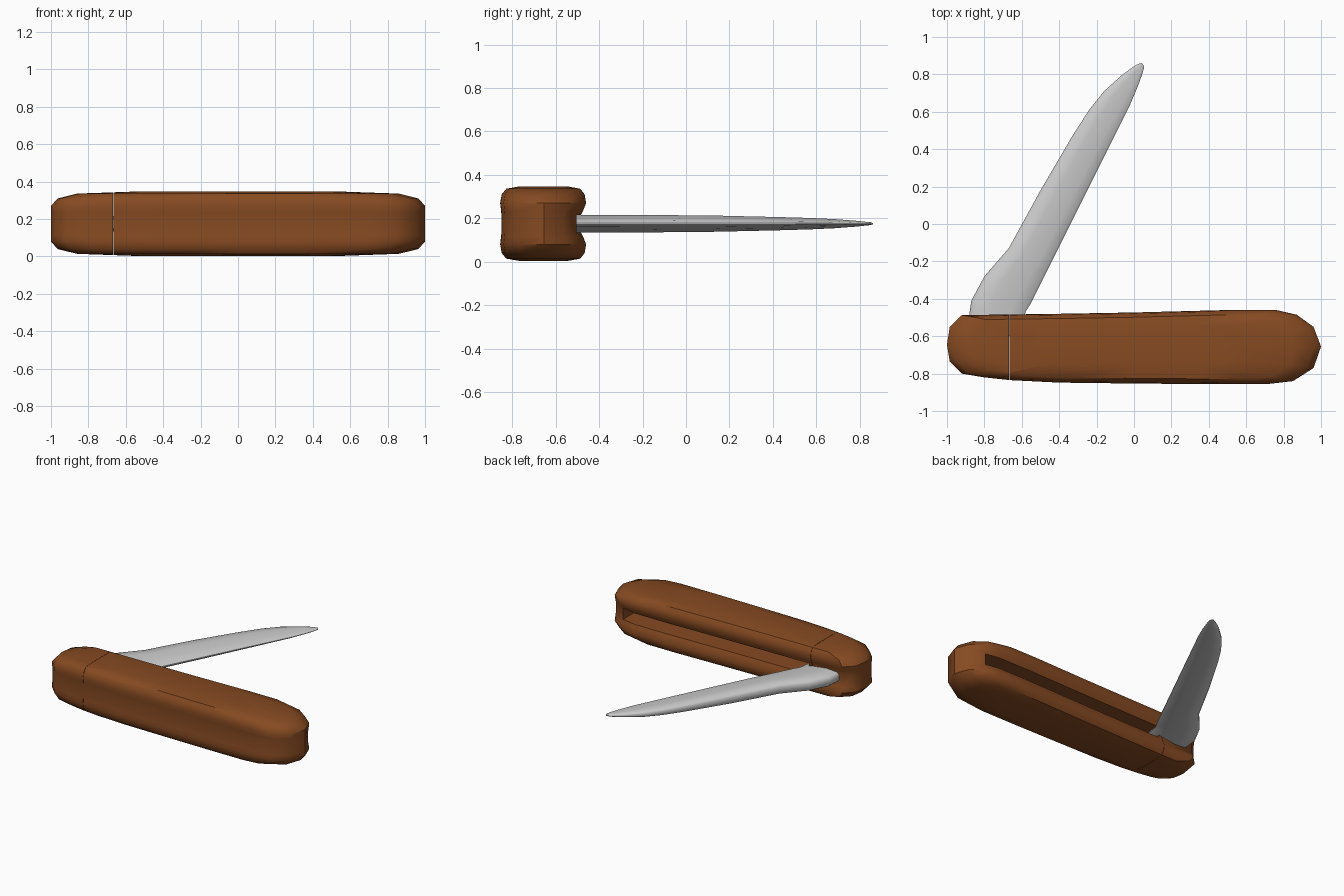
import bpy, bmesh
from mathutils import Vector

if "Cube" in bpy.data.objects:
    bpy.data.objects.remove(bpy.data.objects["Cube"])

CY, ZM = -0.655, 0.175


def loft(name, rings, mat=None, angle=40):
    bm = bmesh.new()
    loops = [[bm.verts.new(p) for p in ring] for ring in rings]
    n = len(loops[0])
    for a, b in zip(loops, loops[1:]):
        for i in range(n):
            j = (i + 1) % n
            bm.faces.new((a[i], a[j], b[j], b[i]))
    bm.faces.new(loops[0][::-1])
    bm.faces.new(loops[-1])
    bmesh.ops.recalc_face_normals(bm, faces=bm.faces[:])
    me = bpy.data.meshes.new(name)
    bm.to_mesh(me)
    bm.free()
    ob = bpy.data.objects.new(name, me)
    bpy.context.collection.objects.link(ob)
    if mat:
        me.materials.append(mat)
    smooth(ob, angle)
    return ob


def smooth(ob, angle):
    bpy.ops.object.select_all(action='DESELECT')
    ob.select_set(True)
    bpy.context.view_layer.objects.active = ob
    bpy.ops.object.shade_smooth_by_angle(angle=angle * 3.14159 / 180)


def keep_side(ob, x, outer):
    # trim a handle piece at the seam
    bm = bmesh.new()
    bm.from_mesh(ob.data)
    geom = bm.verts[:] + bm.edges[:] + bm.faces[:]
    cut = bmesh.ops.bisect_plane(bm, geom=geom, plane_co=(x, 0, 0), plane_no=(1, 0, 0),
                                 clear_outer=outer, clear_inner=not outer)
    edges = [e for e in cut['geom_cut'] if isinstance(e, bmesh.types.BMEdge)]
    bmesh.ops.holes_fill(bm, edges=edges, sides=0)
    bmesh.ops.recalc_face_normals(bm, faces=bm.faces[:])
    bm.to_mesh(ob.data)
    bm.free()
    smooth(ob, 40)


brown = bpy.data.materials.new("brown")
brown.diffuse_color = (0.24, 0.069, 0.016, 1)
brown.use_nodes = True
brown.node_tree.nodes["Principled BSDF"].inputs["Base Color"].default_value = brown.diffuse_color

# handle: top outline, stacked in z with a rounded, waisted profile
outline = [(-1, -.645), (-.985, -.735), (-.92, -.80), (-.8, -.82), (-.66, -.835), (-.4, -.848),
           (0, -.853), (.4, -.856), (.72, -.855), (.85, -.84), (.96, -.77), (1, -.655),
           (.96, -.55), (.87, -.485), (.76, -.46), (.5, -.46), (0, -.473), (-.4, -.48),
           (-.68, -.484), (-.92, -.487), (-.985, -.55)]
# half height, overall scale, front scale, back scale
profile = [(.172, .55, 1, 1), (.161, .86, 1, 1), (.135, .965, 1, 1), (.095, 1, 1, 1),
           (.06, 1, .98, .93), (.04, 1, .97, .88)]
levels = [(-h, s, f, b) for h, s, f, b in profile] + profile[::-1]
rings = []
for h, s, f, b in levels:
    rings.append([(x * s, CY + (y - CY) * s * (f if y < CY else b), ZM + h) for x, y in outline])

handle = loft("handle", rings, brown)
bolster = loft("bolster", rings, brown)
keep_side(handle, -.665, False)
keep_side(bolster, -.667, True)

# blade slot along the back of the handle
bpy.ops.mesh.primitive_cube_add(size=1, location=(.11, -.52, ZM))
cutter = bpy.context.object
cutter.name = "slot_cutter"
cutter.scale = (1.5, .28, .08)
cutter.hide_render = True
cutter.hide_set(True)
mod = handle.modifiers.new("slot", 'BOOLEAN')
mod.operation = 'DIFFERENCE'
mod.solver = 'EXACT'
mod.object = cutter

# blade: spine point, edge point, half thickness
stations = [((-.88, -.60), (-.60, -.60), .041), ((-.88, -.48), (-.58, -.47), .041),
            ((-.87, -.41), (-.555, -.43), .041), ((-.80, -.28), (-.50, -.32), .041),
            ((-.67, -.13), (-.44, -.20), .040), ((-.50, .18), (-.295, .09), .037),
            ((-.33, .47), (-.14, .40), .030), ((-.24, .61), (-.08, .52), .026),
            ((-.16, .71), (-.02, .64), .021), ((-.06, .80), (.02, .735), .014),
            ((.01, .85), (.047, .81), .008), ((.04, .862), (.055, .845), .004)]
section = [(0, .45), (.05, .85), (.35, 1), (.75, .65), (.95, .35), (1, .1)]
section += [(t, -h) for t, h in section[::-1]]
blade_rings = []
for a, b, th in stations:
    a, b = Vector(a), Vector(b)
    blade_rings.append([(*a.lerp(b, t), ZM + h * th) for t, h in section])
loft("blade", blade_rings, None, 50)
